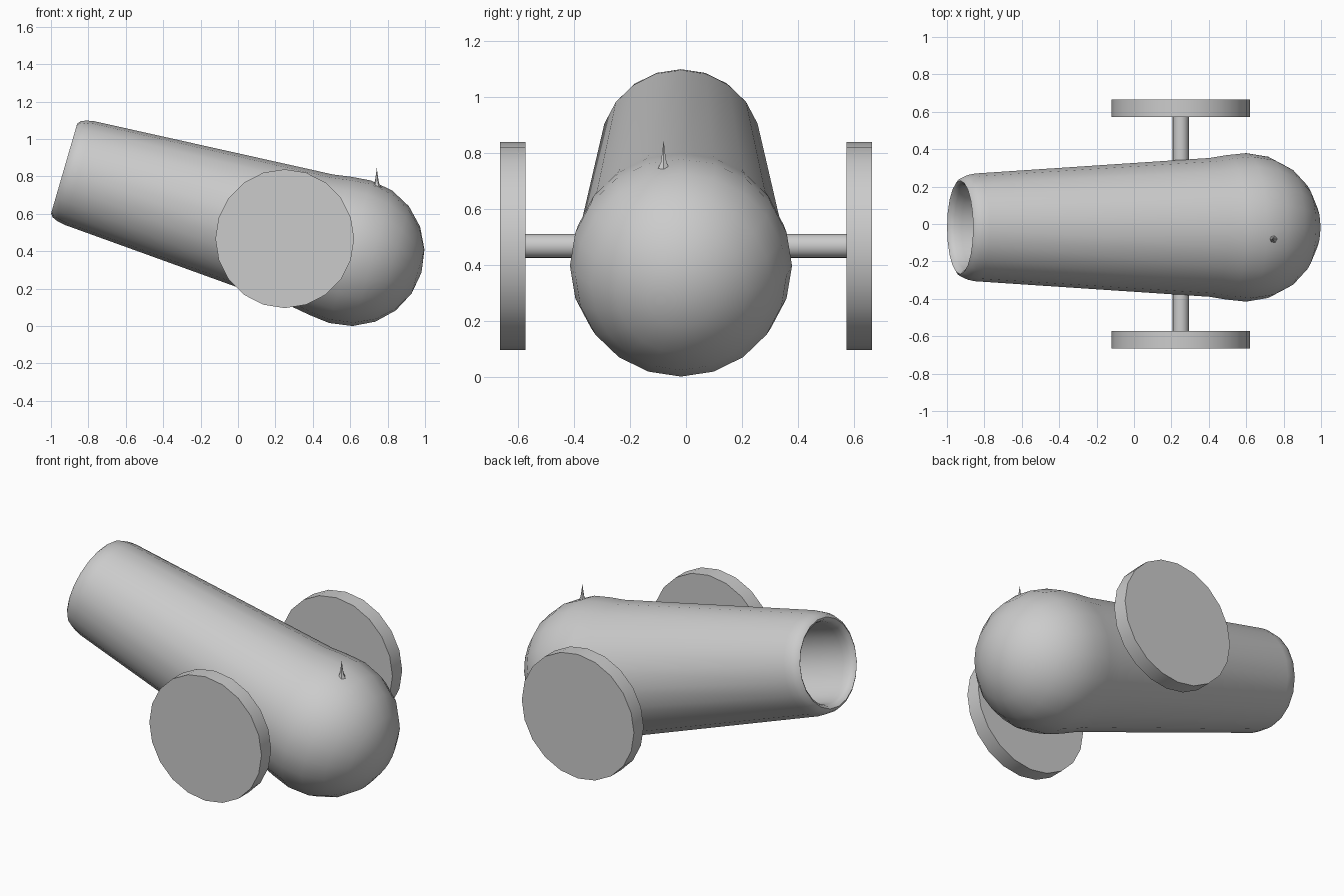
import bpy, bmesh
from math import cos, sin, pi, radians, atan2
from mathutils import Matrix, Vector

if "Cube" in bpy.data.objects:
    bpy.data.objects.remove(bpy.data.objects["Cube"])

CY = -0.018   # barrel centre line in y


def lathe(name, profile, sides, matrix, angle=40):
    """Revolve (radius, height) points around local z; radius 0 gives a pole."""
    bm = bmesh.new()
    rings = []
    for r, h in profile:
        n = 1 if r == 0 else sides
        rings.append([bm.verts.new((r * cos(2 * pi * i / sides),
                                    r * sin(2 * pi * i / sides), h)) for i in range(n)])
    for a, b in zip(rings, rings[1:]):
        for i in range(sides):
            j = (i + 1) % sides
            quad = [a[i % len(a)], a[j % len(a)], b[j % len(b)], b[i % len(b)]]
            bm.faces.new(list(dict.fromkeys(quad)))
    for ring in (rings[0], rings[-1]):
        if len(ring) > 1:
            bm.faces.new(ring)
    bmesh.ops.recalc_face_normals(bm, faces=bm.faces)
    me = bpy.data.meshes.new(name)
    bm.to_mesh(me)
    bm.free()
    ob = bpy.data.objects.new(name, me)
    bpy.context.collection.objects.link(ob)
    ob.matrix_world = matrix
    bpy.ops.object.select_all(action='DESELECT')
    ob.select_set(True)
    bpy.context.view_layer.objects.active = ob
    bpy.ops.object.shade_smooth_by_angle(angle=radians(angle))
    return ob


# barrel: round breech, tapered tube, rounded lip and hollow bore
R = 0.397
barrel = [(0, -R)]
barrel += [(R * cos(radians(a)), R * sin(radians(a))) for a in (-72, -54, -36, -18, 0)]
barrel += [(0.386, 0.11), (0.371, 0.205), (0.288, 1.51), (0.28, 1.55), (0.267, 1.58),
           (0.25, 1.593), (0.236, 1.583), (0.227, 1.56), (0.224, 1.52),
           (0.224, 0.45), (0, 0.45)]
tilt = atan2(-1.53, 0.445)
lathe("barrel", barrel, 20,
      Matrix.Translation((0.6, CY, 0.397)) @ Matrix.Rotation(tilt, 4, 'Y'), 60)

# wheels and axle lie along y
along_y = Matrix.Translation((0.25, 0, 0.467)) @ Matrix.Rotation(pi / 2, 4, 'X')
for side, lo, hi in (("left", 0.573, 0.665), ("right", -0.665, -0.573)):
    lathe(side + "_wheel", [(0.371, lo), (0.371, hi)], 20, along_y)
lathe("axle", [(0.043, -0.58), (0.043, 0.58)], 20, along_y)

# fuse: thin flared spike on the breech
lathe("fuse", [(0.028, 0.735), (0.012, 0.765), (0.006, 0.80), (0, 0.845)], 6,
      Matrix.Translation((0.742, -0.08, 0)))
